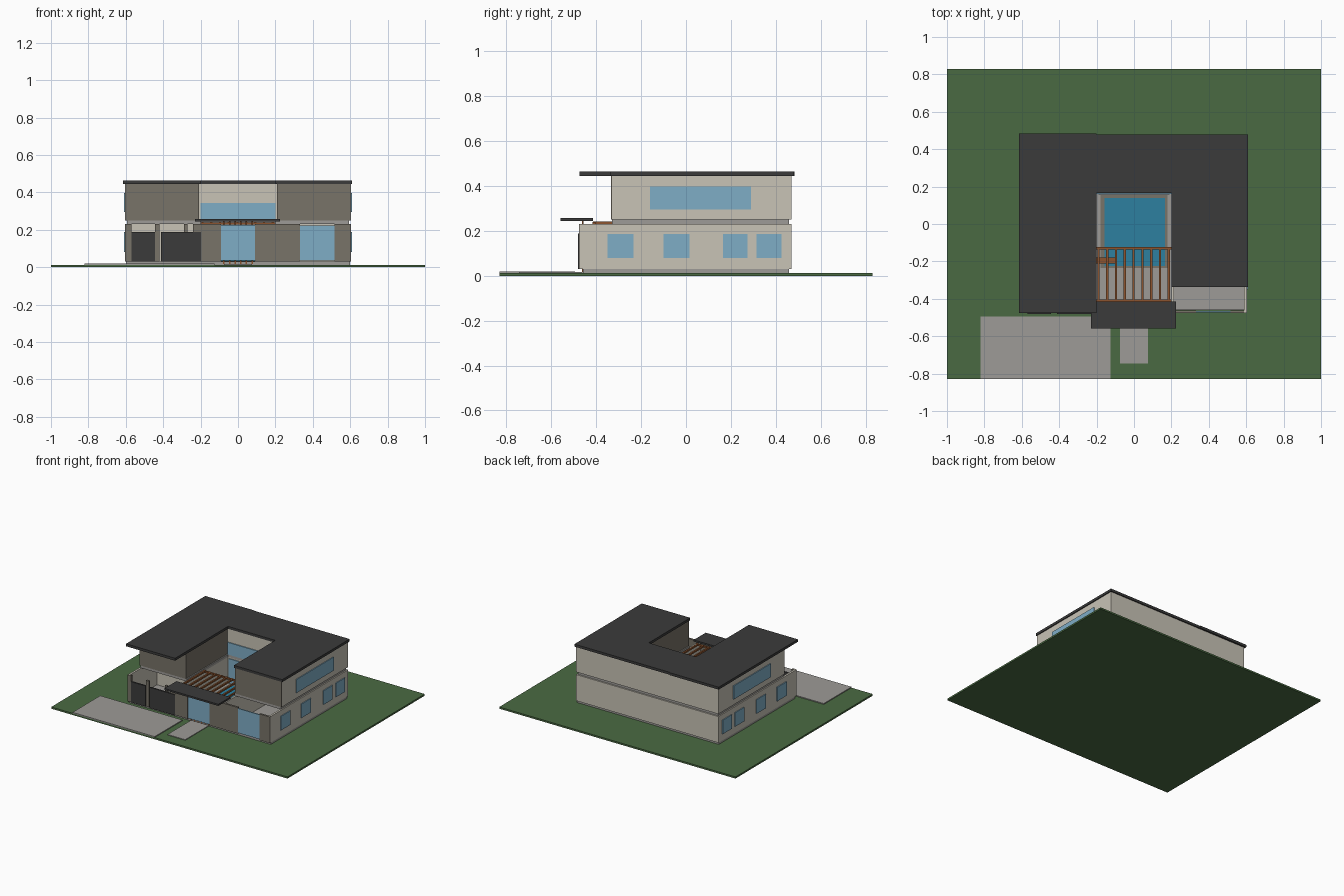
import bpy


def material(name, r, g, b):
    m = bpy.data.materials.new(name)
    lin = [((c / 255 + 0.055) / 1.055) ** 2.4 for c in (r, g, b)]
    m.diffuse_color = (*lin, 1)
    return m


GRASS = material("grass_green", 74, 106, 66)
ROOF = material("charcoal", 59, 59, 59)
PAVE = material("paving_grey", 157, 155, 151)
CREAM = material("cream_wall", 200, 195, 182)
TAUPE = material("taupe_wall", 120, 115, 104)
GLASS = material("window_blue", 127, 173, 198)
WOOD = material("wood_brown", 140, 84, 46)
WATER = material("pool_blue", 45, 128, 160)


def box(name, mat, x0, x1, y0, y1, z0, z1):
    """Axis-aligned box given by its limits."""
    v = [(x, y, z) for x in (x0, x1) for y in (y0, y1) for z in (z0, z1)]
    f = [(0, 1, 3, 2), (4, 6, 7, 5), (0, 4, 5, 1), (2, 3, 7, 6), (0, 2, 6, 4), (1, 5, 7, 3)]
    me = bpy.data.meshes.new(name)
    me.from_pydata(v, [], f)
    me.materials.append(mat)
    ob = bpy.data.objects.new(name, me)
    bpy.context.collection.objects.link(ob)
    return ob


def pair(name, mat, x0, x1, *rest):
    """The same box on the left and right."""
    box(name + "_right", mat, x0, x1, *rest)
    box(name + "_left", mat, -x1, -x0, *rest)


# Site
box("lawn", GRASS, -1, 1, -0.83, 0.83, 0, 0.013)
box("driveway", PAVE, -0.82, -0.125, -0.83, -0.495, 0.012, 0.02)
box("entry_path", PAVE, -0.075, 0.075, -0.745, -0.46, 0.012, 0.018)
box("ground_slab", PAVE, -0.6, 0.6, -0.46, 0.46, 0.012, 0.03)

# Ground floor walls
pair("ground_side_wall", CREAM, 0.588, 0.603, -0.475, 0.47, 0.03, 0.23)
box("ground_back_wall", CREAM, -0.603, 0.603, 0.455, 0.47, 0.03, 0.23)
pair("ground_court_wall", CREAM, 0.2, 0.215, -0.46, 0.165, 0.03, 0.23)
box("ground_court_back_wall", CREAM, -0.215, 0.215, 0.165, 0.18, 0.03, 0.23)
box("garage_back_wall", CREAM, -0.59, -0.2, -0.14, -0.125, 0.03, 0.23)
for i, (a, b) in enumerate([(-0.603, -0.57), (-0.445, -0.42), (-0.24, -0.092),
                            (0.092, 0.332), (0.515, 0.603)]):
    box(f"front_wall_{i}", TAUPE, a, b, -0.477, -0.462, 0.03, 0.23)
box("garage_post", TAUPE, -0.29, -0.27, -0.47, -0.455, 0.03, 0.23)

# Garage doors, entrance and front window
box("garage_door_small", ROOF, -0.57, -0.445, -0.48, -0.468, 0.03, 0.188)
box("garage_door_large", ROOF, -0.412, -0.198, -0.482, -0.47, 0.03, 0.188)
box("entrance_glass", GLASS, -0.092, 0.092, -0.475, -0.467, 0.035, 0.225)
for i in range(6):
    x = -0.075 + i * 0.03
    box(f"entrance_slat_{i}", WOOD, x - 0.004, x + 0.004, -0.464, -0.456, 0.018, 0.245)
box("front_window", GLASS, 0.332, 0.515, -0.474, -0.466, 0.035, 0.222)

# Floor slab between storeys, U-shaped
pair("upper_slab", PAVE, 0.2, 0.594, -0.33, 0.46, 0.23, 0.25)
box("upper_slab_back", PAVE, -0.2, 0.2, 0.165, 0.46, 0.23, 0.25)

# Upper floor walls
pair("upper_side_wall", CREAM, 0.588, 0.603, -0.33, 0.47, 0.25, 0.446)
box("upper_back_wall", CREAM, -0.603, 0.603, 0.455, 0.47, 0.25, 0.446)
box("upper_court_back_wall", CREAM, -0.21, 0.21, 0.168, 0.183, 0.25, 0.446)
pair("upper_court_wall", TAUPE, 0.208, 0.223, -0.332, 0.183, 0.25, 0.446)
pair("upper_front_wall", TAUPE, 0.21, 0.602, -0.334, -0.319, 0.25, 0.446)

# Side windows and courtyard glazing
for i, (a, b) in enumerate([(-0.35, -0.235), (-0.1, 0.015), (0.165, 0.275), (0.315, 0.425)]):
    pair(f"ground_window_{i}", GLASS, 0.601, 0.609, a, b, 0.08, 0.187)
pair("upper_window", GLASS, 0.601, 0.609, -0.16, 0.29, 0.295, 0.398)
box("court_window_upper", GLASS, -0.2, 0.2, 0.161, 0.169, 0.25, 0.343)
box("court_window_ground", GLASS, -0.19, 0.19, 0.158, 0.166, 0.035, 0.222)

# Roofs and entrance canopy
box("roof_left", ROOF, -0.615, -0.2, -0.475, 0.483, 0.445, 0.464)
box("roof_right", ROOF, 0.2, 0.61, -0.336, 0.478, 0.445, 0.464)
box("roof_back", ROOF, -0.2, 0.2, 0.165, 0.478, 0.445, 0.464)
box("entrance_canopy", ROOF, -0.23, 0.225, -0.56, -0.415, 0.245, 0.258)

# Pool, bench and pergola in the courtyard
box("pool_rim", TAUPE, -0.18, 0.18, -0.235, 0.155, 0.025, 0.033)
box("pool_water", WATER, -0.158, 0.165, -0.225, 0.138, 0.028, 0.035)
box("bench", WOOD, -0.2, -0.09, -0.21, -0.18, 0.035, 0.06)
for i in range(9):
    x = -0.19 + i * 0.047
    box(f"pergola_beam_{i}", WOOD, x - 0.006, x + 0.006, -0.415, -0.125, 0.23, 0.242)
for i, y in enumerate((-0.41, -0.13)):
    box(f"pergola_crossbeam_{i}", WOOD, -0.2, 0.2, y - 0.006, y + 0.006, 0.228, 0.24)
